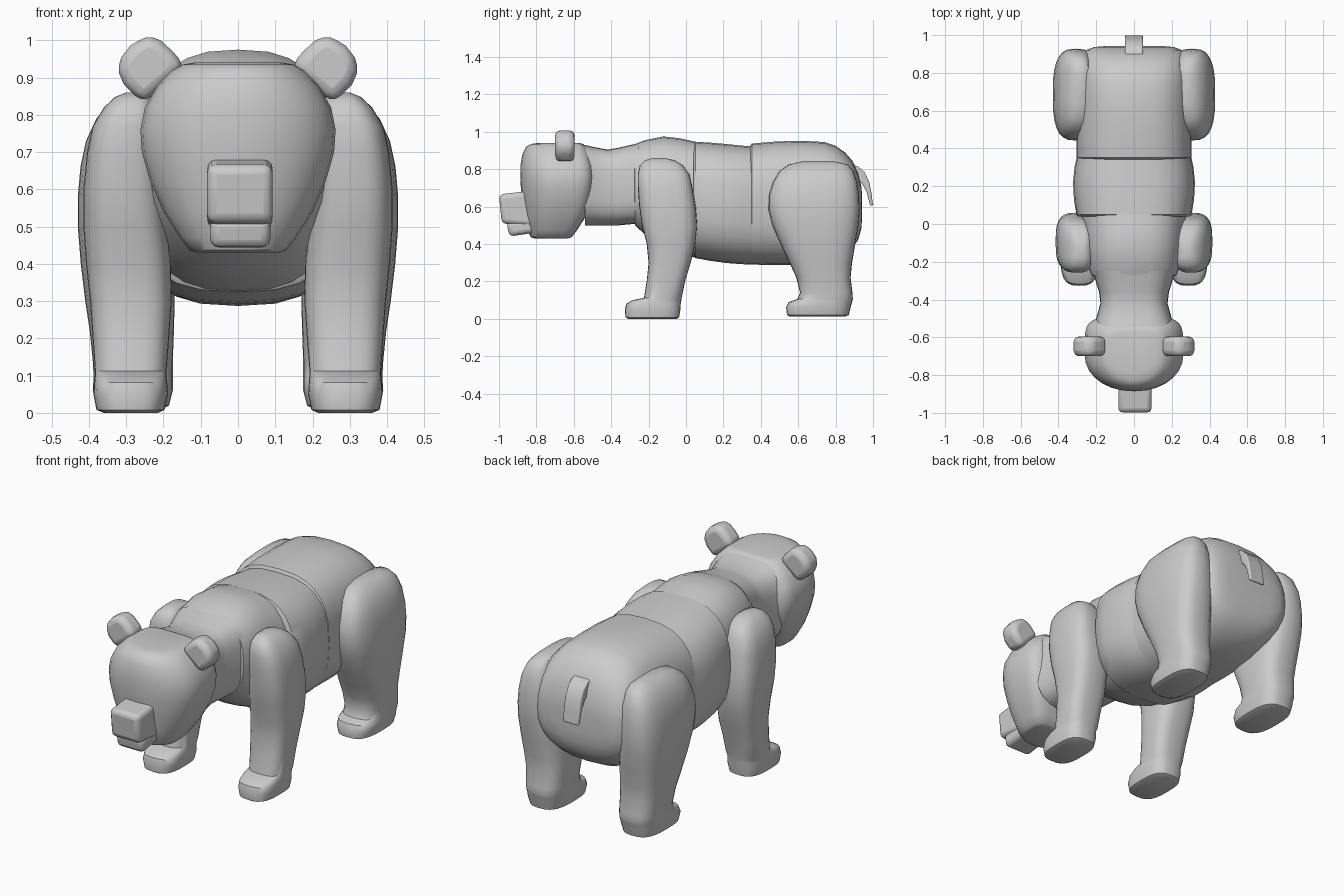
import bpy, bmesh, math
from mathutils import Vector


def finish(name, bm, bevel=0.0, segments=3, angle=40):
    bmesh.ops.recalc_face_normals(bm, faces=bm.faces)
    me = bpy.data.meshes.new(name)
    bm.to_mesh(me)
    bm.free()
    ob = bpy.data.objects.new(name, me)
    bpy.context.collection.objects.link(ob)
    bpy.ops.object.select_all(action='DESELECT')
    ob.select_set(True)
    bpy.context.view_layer.objects.active = ob
    bpy.ops.object.shade_smooth_by_angle(angle=math.radians(angle))
    if bevel:
        m = ob.modifiers.new("round", 'BEVEL')
        m.width, m.segments, m.limit_method = bevel, segments, 'ANGLE'
        m.angle_limit = math.radians(35)
    return ob


def loft(name, axis, rings, n=2.6, n_back=None, side=1, count=28):
    """Skin superellipse rings (t, x0, x1, b0, b1); b is z for axis 'y', y for axis 'z'."""
    bm = bmesh.new()
    loops = []
    for t, x0, x1, b0, b1 in rings:
        loop = []
        for i in range(count):
            a = 2 * math.pi * i / count
            c, s = math.cos(a), math.sin(a)
            e = 2 / (n_back if n_back and s > 0 else n)
            x = (x0 + x1) / 2 + (x1 - x0) / 2 * math.copysign(abs(c) ** e, c)
            b = (b0 + b1) / 2 + (b1 - b0) / 2 * math.copysign(abs(s) ** e, s)
            loop.append(bm.verts.new((side * x, t, b) if axis == 'y' else (side * x, b, t)))
        loops.append(loop)
    for p, q in zip(loops, loops[1:]):
        for i in range(count):
            j = (i + 1) % count
            bm.faces.new((p[i], p[j], q[j], q[i]))
    bm.faces.new(loops[0])
    bm.faces.new(loops[-1])
    return finish(name, bm)


def prism(name, pts, axis, lo, hi, bevel, side=1):
    """Extrude a 2D outline: axis 'x' takes (y, z) points, axis 'y' takes (x, z) points."""
    bm = bmesh.new()
    def at(u, v, w):
        return bm.verts.new((w, u, v) if axis == 'x' else (side * u, w, v))
    a = [at(u, v, lo) for u, v in pts]
    b = [at(u, v, hi) for u, v in pts]
    bm.faces.new(a)
    bm.faces.new(b)
    for i in range(len(pts)):
        j = (i + 1) % len(pts)
        bm.faces.new((a[i], a[j], b[j], b[i]))
    return finish(name, bm, bevel)


def body(name, rings, n):
    """Symmetric body segment from (y, half width, bottom, top)."""
    return loft(name, 'y', [(y, -w, w, b, t) for y, w, b, t in rings], n)


# Head, skinned upwards: round face, flatter back
loft("head", 'z', [
    (.43, -.11, .11, -.81, -.63), (.437, -.13, .13, -.83, -.61), (.47, -.155, .155, -.845, -.585),
    (.54, -.20, .20, -.86, -.54), (.62, -.235, .235, -.873, -.51), (.70, -.258, .258, -.883, -.495),
    (.76, -.262, .262, -.886, -.49), (.82, -.25, .25, -.885, -.495), (.88, -.215, .215, -.875, -.515),
    (.92, -.175, .175, -.855, -.535), (.935, -.15, .15, -.83, -.55), (.94, -.12, .12, -.79, -.57)],
    n=2.1, n_back=5)

# Snout and lower jaw
prism("snout", [(-1.0, .665), (-.985, .51), (-.78, .49), (-.78, .69)], 'x', -.083, .093, .025)
prism("jaw", [(-.96, .52), (-.945, .44), (-.78, .465), (-.78, .54)], 'x', -.075, .087, .025)

# Torso segments
body("neck", [(-.54, .21, .50, .93), (-.50, .20, .50, .92), (-.42, .178, .50, .905),
              (-.36, .185, .50, .915), (-.25, .22, .51, .94)], 3.2)
body("chest", [(-.28, .20, .54, .91), (-.272, .225, .50, .935), (-.22, .245, .45, .955),
               (-.12, .26, .385, .975), (-.03, .27, .345, .965), (.06, .28, .325, .945)], 2.6)
body("belly", [(.04, .295, .34, .93), (.05, .305, .325, .947), (.13, .318, .31, .942),
               (.22, .323, .298, .934), (.30, .315, .292, .926), (.37, .30, .29, .92)], 2.7)
body("rump", [(.34, .29, .31, .92), (.352, .305, .29, .937), (.48, .305, .287, .948),
              (.62, .30, .287, .952), (.74, .30, .30, .945), (.80, .297, .32, .925),
              (.85, .29, .345, .89), (.89, .277, .38, .845), (.92, .255, .42, .78),
              (.937, .21, .48, .71), (.942, .15, .54, .66)], 2.7)

# Tail
prism("tail", [(.87, .83), (.92, .815), (.955, .785), (.98, .73), (.992, .67), (1.0, .605),
               (.985, .605), (.965, .68), (.94, .725), (.87, .75)], 'x', -.048, .048, .012)

for side, label in ((1, "right"), (-1, "left")):
    # Ear
    prism(label + "_ear", [(.14, .93), (.175, .97), (.205, .998), (.24, 1.016), (.29, .985),
                           (.313, .955), (.325, .92), (.305, .88), (.255, .83)],
          'y', -.70, -.595, .03, side)
    # Front leg with paw
    loft(label + "_front_leg", 'z', [
        (0, .215, .36, -.31, -.05), (.008, .197, .38, -.323, -.037), (.05, .188, .388, -.327, -.03),
        (.082, .19, .386, -.318, -.028), (.10, .192, .384, -.285, -.025), (.112, .192, .384, -.225, -.023),
        (.20, .185, .39, -.21, -.005), (.30, .178, .397, -.20, .025), (.40, .18, .408, -.21, .05),
        (.50, .19, .415, -.235, .06), (.60, .20, .415, -.25, .052), (.70, .205, .405, -.257, .035),
        (.77, .21, .39, -.258, .02), (.82, .22, .36, -.247, -.015), (.848, .235, .33, -.22, -.06),
        (.86, .26, .30, -.18, -.12)], 3, side=side)
    # Hind leg with paw
    loft(label + "_hind_leg", 'z', [
        (.012, .20, .36, .555, .85), (.02, .185, .38, .54, .87), (.06, .175, .39, .535, .88),
        (.09, .175, .388, .55, .888), (.105, .175, .388, .595, .892), (.14, .175, .39, .61, .89),
        (.22, .172, .398, .59, .88), (.30, .17, .41, .553, .888), (.40, .175, .422, .505, .905),
        (.50, .18, .43, .462, .922), (.58, .185, .43, .442, .928), (.66, .19, .423, .443, .925),
        (.73, .20, .408, .465, .915), (.79, .215, .38, .50, .895), (.825, .23, .345, .55, .865),
        (.843, .26, .31, .63, .79)], 2.9, side=side)
